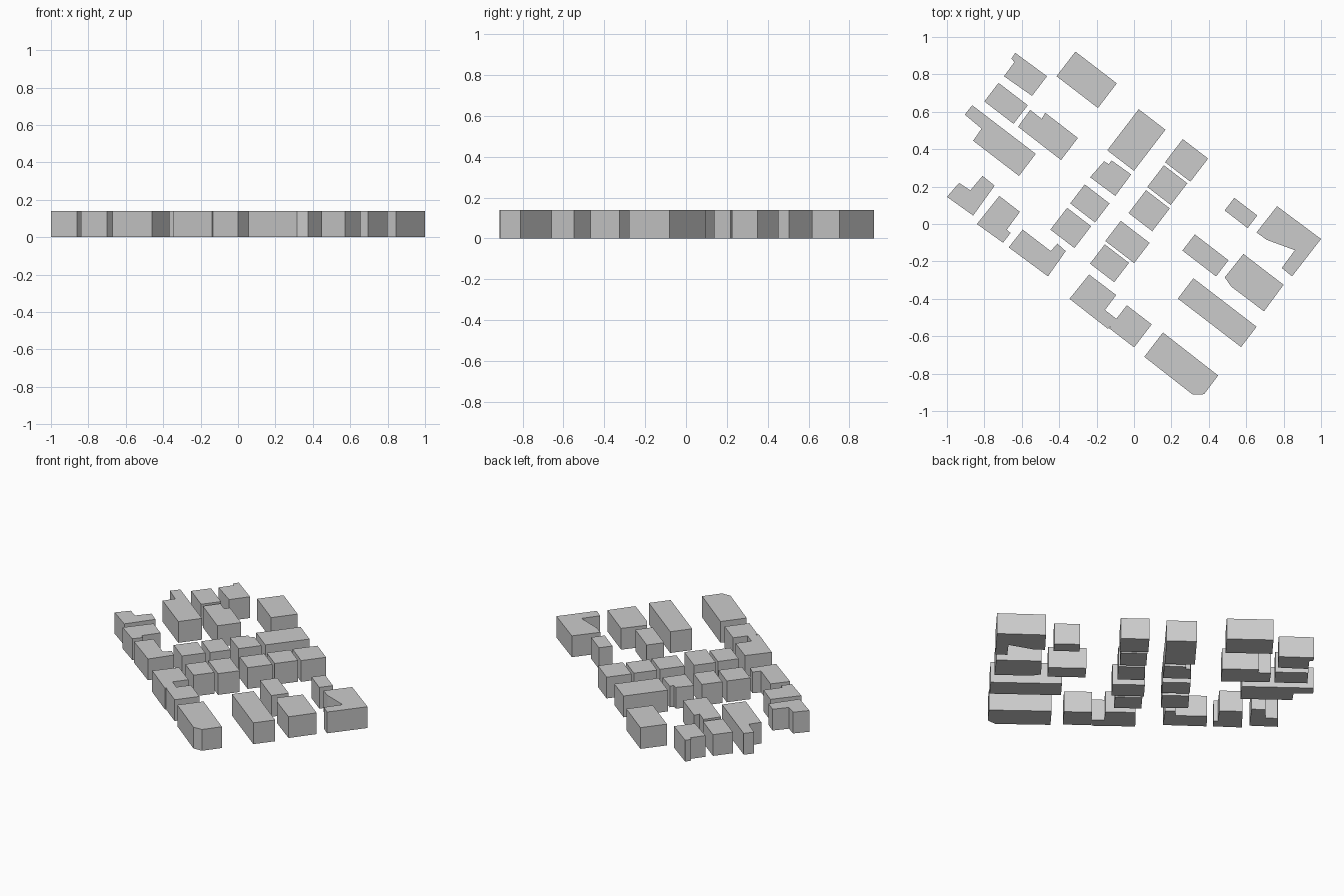
import bpy
import bmesh
from math import cos, sin, radians

if "Cube" in bpy.data.objects:
    bpy.data.objects.remove(bpy.data.objects["Cube"])

HEIGHT = 0.14
STREET_ANGLE = radians(-37.5)


def building(name, footprint):
    """Extrude a flat footprint into a closed flat-roofed block."""
    bm = bmesh.new()
    base = bm.faces.new([bm.verts.new((x, y, 0)) for x, y in footprint])
    top = bmesh.ops.extrude_face_region(bm, geom=[base], use_keep_orig=True)["geom"]
    bmesh.ops.translate(bm, vec=(0, 0, HEIGHT),
                        verts=[g for g in top if isinstance(g, bmesh.types.BMVert)])
    bmesh.ops.recalc_face_normals(bm, faces=bm.faces)
    mesh = bpy.data.meshes.new(name)
    bm.to_mesh(mesh)
    bm.free()
    bpy.context.collection.objects.link(bpy.data.objects.new(name, mesh))


def box_building(name, cx, cy, w, d):
    """Rectangular block turned to follow the street grid."""
    c, s = cos(STREET_ANGLE), sin(STREET_ANGLE)
    corners = [(-w / 2, -d / 2), (w / 2, -d / 2), (w / 2, d / 2), (-w / 2, d / 2)]
    building(name, [(cx + x * c - y * s, cy + x * s + y * c) for x, y in corners])


# Plain rectangular buildings: centre x, centre y, width, depth
box_building("north_hall", -.253, .771, .279, .166)
box_building("northwest_house", -.684, .645, .197, .125)
for i, dims in enumerate([(-.236, .11, .167, .128), (-.338, -.021, .162, .147)]):
    box_building(f"west_row_house_{i + 1}", *dims)
box_building("central_hall", .0125, .449, .18, .277)
for i, dims in enumerate([(.281, .34, .171, .156), (.178, .208, .158, .146),
                          (.081, .071, .16, .154), (-.035, -.096, .194, .136),
                          (-.131, -.21, .163, .13)]):
    box_building(f"east_row_house_{i + 1}", *dims)
box_building("south_house", -.019, -.547, .168, .155)
box_building("southeast_long_block", .445, -.474, .426, .137)
box_building("east_narrow_block", .382, -.168, .227, .109)
box_building("east_small_house", .572, .059, .155, .085)

# Northwest buildings with stepped corners
building("northwest_corner_house", [(-.635, .915), (-.465, .79), (-.545, .685),
                                    (-.695, .79), (-.64, .865), (-.655, .885)])
building("northwest_long_block", [(-.865, .635), (-.525, .375), (-.615, .257),
                                  (-.86, .445), (-.815, .51), (-.905, .585)])
building("northwest_inner_block", [(-.555, .61), (-.493, .562), (-.475, .595),
                                   (-.30, .46), (-.39, .342), (-.62, .52)])

# West edge buildings with notches
building("west_notched_house", [(-.935, .22), (-.875, .18), (-.81, .257),
                                (-.745, .205), (-.86, .045), (-1, .145)])
building("west_stepped_house", [(-.72, .15), (-.61, .065), (-.68, -.03),
                                (-.66, -.048), (-.70, -.10), (-.84, 0)])
building("west_l_house", [(-.595, -.03), (-.445, -.145), (-.41, -.105),
                          (-.365, -.145), (-.46, -.28), (-.67, -.125)])
building("west_row_end_house", [(-.16, .335), (-.135, .32), (-.12, .34),
                                (-.015, .265), (-.10, .15), (-.235, .25)])

# South buildings
building("south_l_house", [(-.24, -.27), (-.095, -.38), (-.155, -.46),
                           (-.09, -.51), (-.14, -.56), (-.345, -.40)])
building("south_long_block", [(.155, -.58), (.45, -.81), (.375, -.91),
                              (.315, -.913), (.055, -.71)])

# East buildings
building("east_cut_corner_block", [(.585, -.16), (.80, -.325), (.695, -.467),
                                   (.52, -.335), (.485, -.285)])
building("east_l_block", [(.765, .095), (1, -.08), (.845, -.28), (.79, -.235),
                          (.86, -.14), (.71, -.085), (.655, -.045)])
